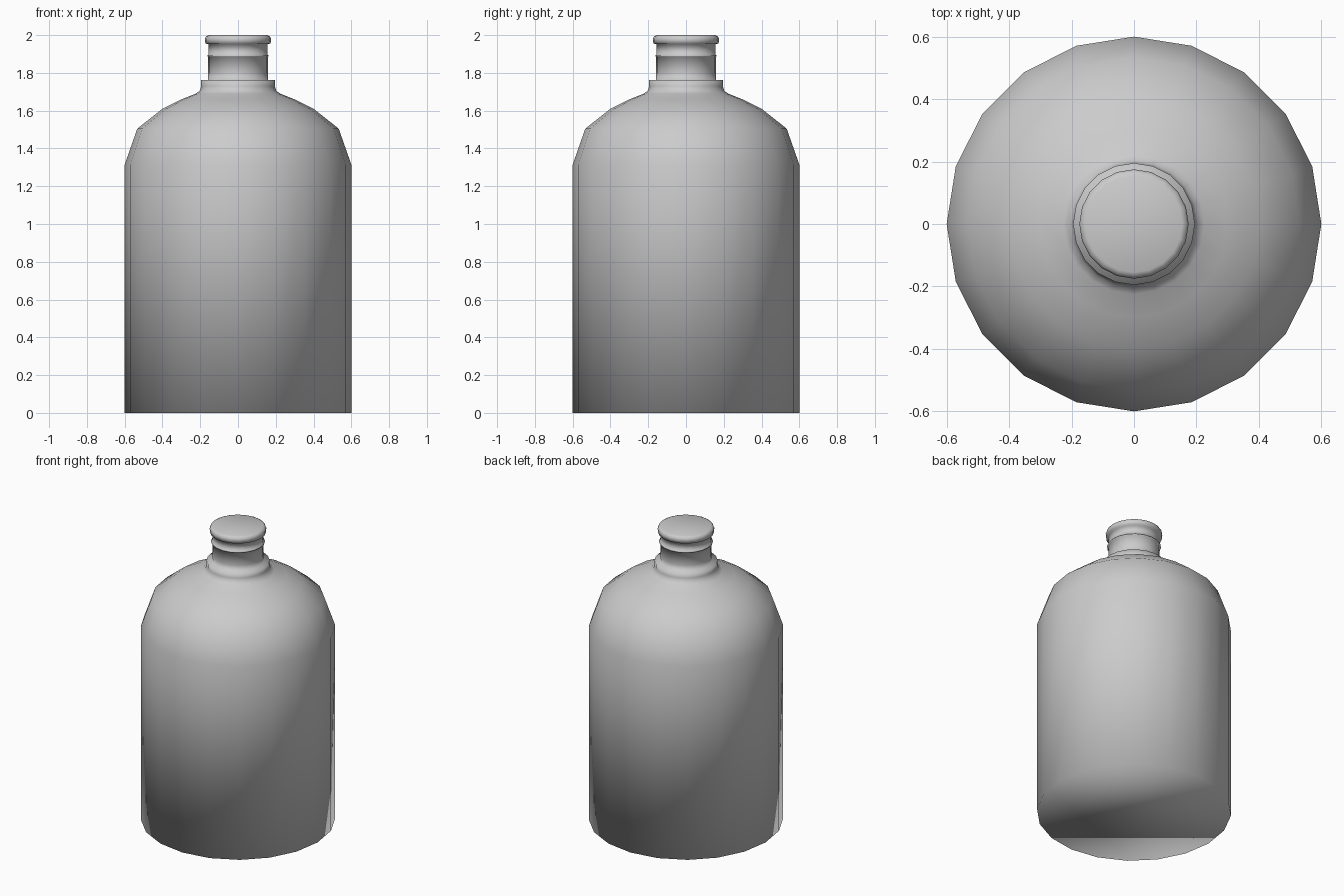
import bpy, bmesh
from math import cos, sin, pi

if "Cube" in bpy.data.objects:
    bpy.data.objects.remove(bpy.data.objects["Cube"])

SIDES = 20


def lathe(name, profile):
    """Revolve a (radius, z) profile about z and cap both ends."""
    bm = bmesh.new()
    rings = [[bm.verts.new((r * cos(2 * pi * i / SIDES), r * sin(2 * pi * i / SIDES), z))
              for i in range(SIDES)] for r, z in profile]
    for low, high in zip(rings, rings[1:]):
        for i in range(SIDES):
            j = (i + 1) % SIDES
            bm.faces.new((low[i], low[j], high[j], high[i]))
    bm.faces.new(rings[0][::-1])
    bm.faces.new(rings[-1])
    for face in bm.faces:
        face.smooth = True
    mesh = bpy.data.meshes.new(name)
    bm.to_mesh(mesh)
    bm.free()
    obj = bpy.data.objects.new(name, mesh)
    bpy.context.collection.objects.link(obj)
    return obj


# Straight body and rounded shoulder
body = [(0.6, 0), (0.6, 1.315), (0.533, 1.505), (0.40, 1.61), (0.30, 1.66), (0.225, 1.69)]
# Collar step at the base of the neck
collar = [(0.203, 1.705), (0.195, 1.73), (0.195, 1.762), (0.16, 1.762)]
# Neck with a thin raised ring
neck = [(0.158, 1.80), (0.158, 1.887), (0.167, 1.89), (0.157, 1.894), (0.157, 1.953)]
# Rounded closed lip
lip = [(0.173, 1.955), (0.175, 1.98), (0.169, 1.993), (0.155, 2.0)]

lathe("bottle", body + collar + neck + lip)
